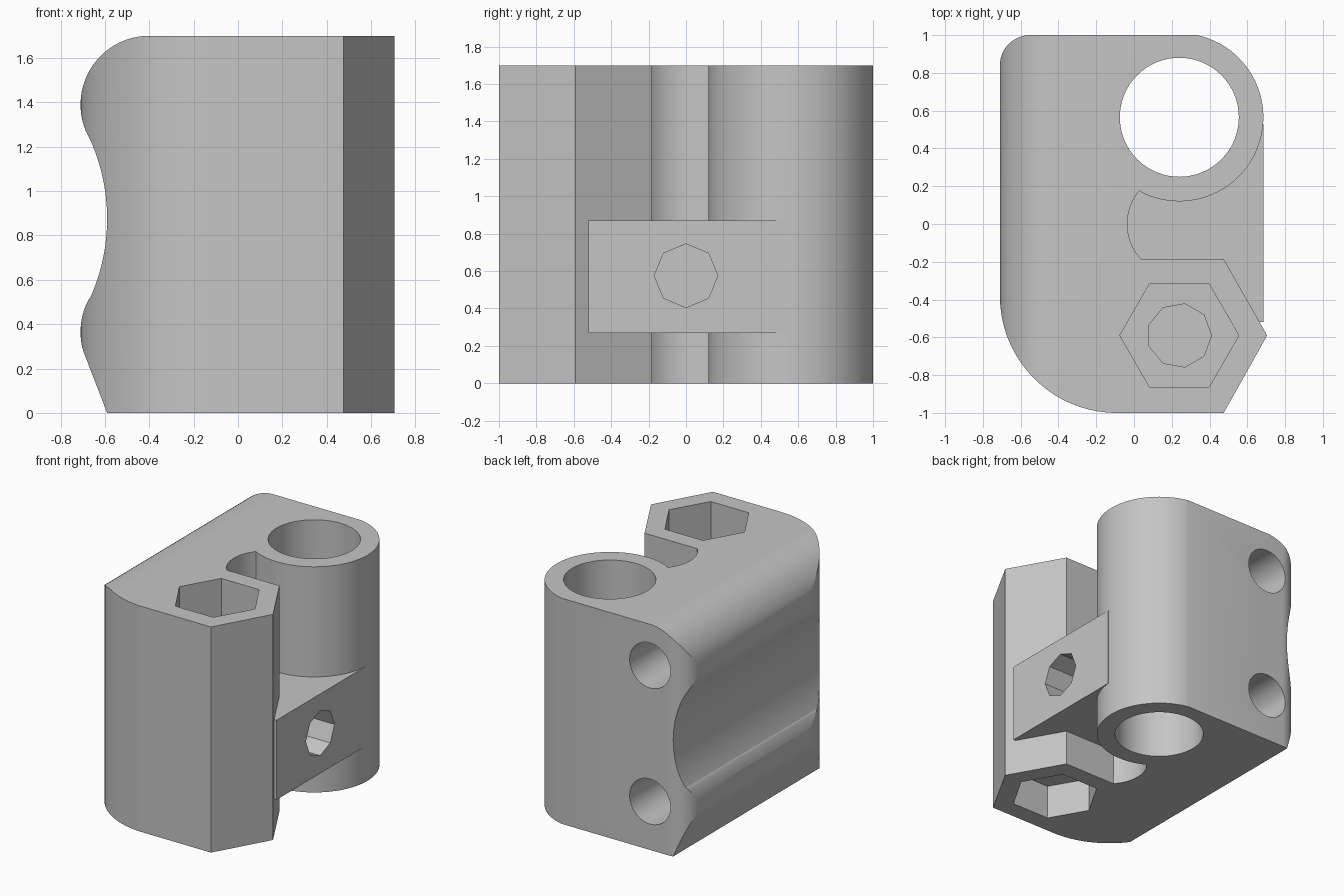
import bpy, bmesh
from math import radians, cos, sin

old = bpy.data.objects.get("Cube")
if old:
    bpy.data.objects.remove(old, do_unlink=True)

grey = bpy.data.materials.new("plain_grey")
grey.use_nodes = True
colour = (0.56, 0.56, 0.56, 1)
grey.diffuse_color = colour
grey.node_tree.nodes["Principled BSDF"].inputs["Base Color"].default_value = colour


def arc(centre, r, start, end, n=24):
    """Points along an arc, angles in degrees."""
    steps = [radians(start + (end - start) * i / n) for i in range(n + 1)]
    return [(centre[0] + r * cos(a), centre[1] + r * sin(a)) for a in steps]


def circle(centre, r, n, turn=0):
    return arc(centre, r, turn, turn + 360, n)[:-1]


def prism(name, profile, axis, low, high):
    """Extrude a closed 2D profile along one axis."""
    place = {"x": lambda a, b, t: (t, a, b),
             "y": lambda a, b, t: (a, t, b),
             "z": lambda a, b, t: (a, b, t)}[axis]
    bm = bmesh.new()
    ends = [[bm.verts.new(place(a, b, t)) for a, b in profile] for t in (low, high)]
    for ring in ends:
        bm.faces.new(ring)
    for i in range(len(profile)):
        bm.faces.new((ends[0][i - 1], ends[0][i], ends[1][i], ends[1][i - 1]))
    bmesh.ops.recalc_face_normals(bm, faces=bm.faces)
    mesh = bpy.data.meshes.new(name)
    bm.to_mesh(mesh)
    bm.free()
    mesh.materials.append(grey)
    obj = bpy.data.objects.new(name, mesh)
    bpy.context.collection.objects.link(obj)
    return obj


def combine(target, tool, operation):
    """Apply a boolean and discard the tool."""
    mod = target.modifiers.new("cut", "BOOLEAN")
    mod.object, mod.operation, mod.solver = tool, operation, "EXACT"
    bpy.ops.object.select_all(action="DESELECT")
    bpy.context.view_layer.objects.active = target
    target.select_set(True)
    bpy.ops.object.modifier_apply(modifier=mod.name)
    bpy.data.objects.remove(tool, do_unlink=True)


HEIGHT = 1.7
ROD = (0.24, 0.565)
NUT = (0.24, -0.59)
BOLT_X, BOLT_HEIGHTS = -0.4, (0.365, 1.39)

# Body plan: hexagonal nut boss, notch, rod tube and rounded left corners
plan = [(0.475, -1), (0.705, -0.59), (0.475, -0.185)]
plan += arc((0.24, 0), 0.275, 222.5, 140)
plan += arc(ROD, 0.445, 242, 438, 64)
plan += arc((-0.55, 0.84), 0.16, 90, 180)
plan += arc((-0.09, -0.38), 0.62, 180, 270, 32)
body = prism("bracket_body", plan, "z", 0, HEIGHT)

# Side profile: bulges around the bolts with a shallow groove between
side = [(1, -0.1), (1, HEIGHT + 0.1), (BOLT_X, HEIGHT + 0.1)]
side += arc((BOLT_X, BOLT_HEIGHTS[1]), 0.31, 90, 208)
side += arc((-1.46, 0.875), 0.87, 24, -24)
side += arc((BOLT_X, BOLT_HEIGHTS[0]), 0.31, 152, 196, 12)
side += [(-0.59, 0), (-0.56, -0.1)]
combine(body, prism("side_profile", side, "y", -1.2, 1.2), "INTERSECT")

# Clamp block bridging the notch
block = [(-0.52, 0.27), (0.53, 0.27), (0.53, 0.87), (-0.52, 0.87)]
combine(body, prism("clamp_block", block, "x", -0.1, 0.685), "UNION")

# Rod bore, nut pockets at both ends, and the screw bore ending at a thin web
cutters = [
    prism("rod_bore", circle(ROD, 0.315, 64), "z", -0.1, HEIGHT + 0.1),
    prism("lower_nut_pocket", circle(NUT, 0.315, 6), "z", -0.1, 0.26),
    prism("upper_nut_pocket", circle(NUT, 0.315, 6), "z", HEIGHT - 0.3, HEIGHT + 0.1),
    prism("screw_bore", circle(NUT, 0.17, 9), "z", 0.28, HEIGHT - 0.2),
    prism("clamp_screw_bore", circle((0, 0.575), 0.17, 8), "x", 0, 0.8),
]
# Mounting bolt holes in the back
for z in BOLT_HEIGHTS:
    cutters.append(prism("bolt_hole", circle((BOLT_X, z), 0.17, 40), "y", -0.3, 1.2))
for cutter in cutters:
    combine(body, cutter, "DIFFERENCE")

bpy.ops.object.select_all(action="DESELECT")
bpy.context.view_layer.objects.active = body
body.select_set(True)
bpy.ops.object.shade_smooth_by_angle(angle=radians(15))
